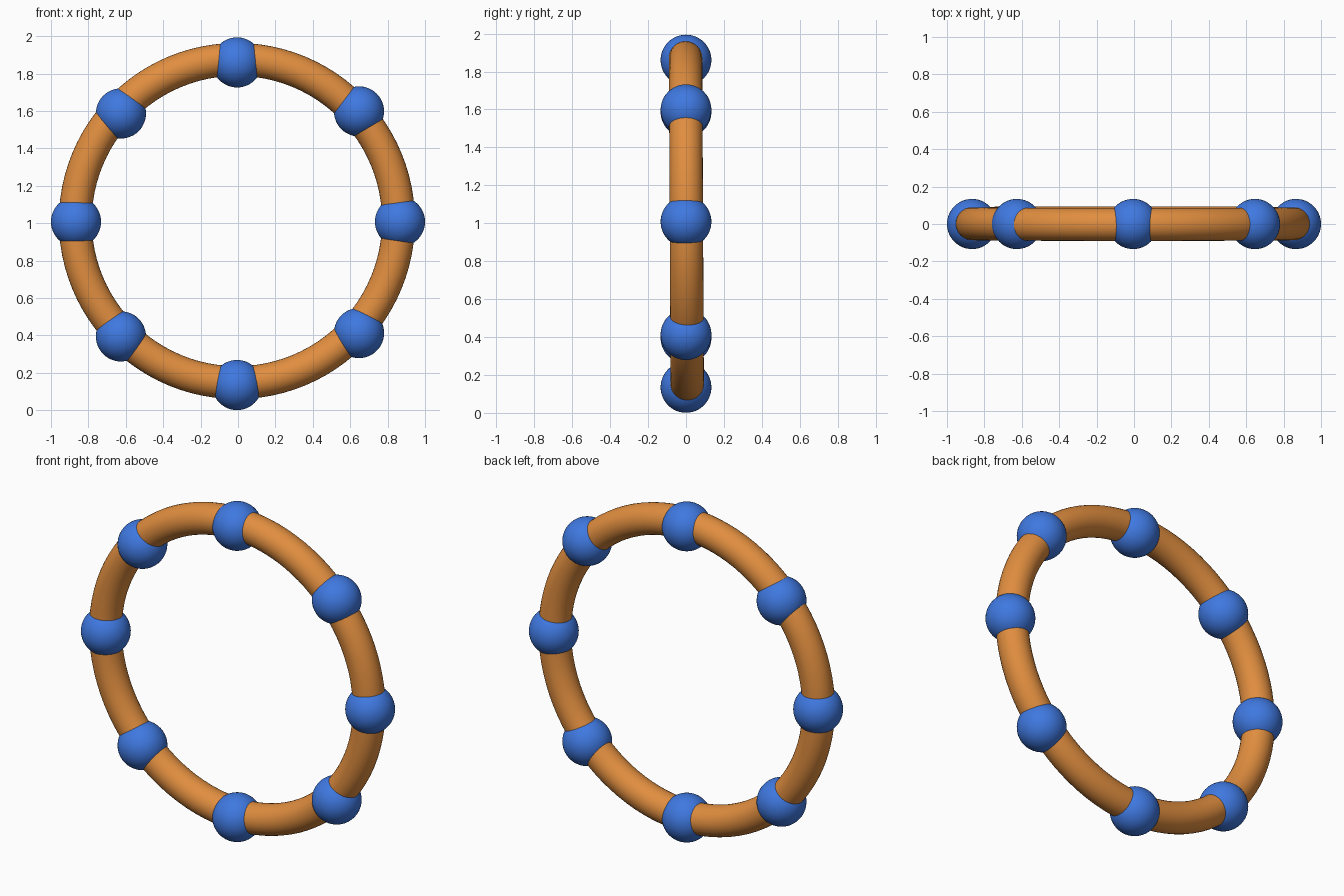
import bpy
import math

if "Cube" in bpy.data.objects:
    bpy.data.objects.remove(bpy.data.objects["Cube"])


def material(name, color):
    m = bpy.data.materials.new(name)
    m.diffuse_color = color
    m.use_nodes = True
    m.node_tree.nodes["Principled BSDF"].inputs["Base Color"].default_value = m.diffuse_color
    return m


orange = material("orange", (0.75, 0.27, 0.05, 1))
blue = material("blue", (0.05, 0.19, 0.75, 1))


def finish(name, mat):
    ob = bpy.context.object
    ob.name = name
    ob.data.materials.append(mat)
    bpy.ops.object.shade_smooth()


# Upright ring, leaning very slightly
bpy.ops.mesh.primitive_torus_add(
    major_radius=0.864, minor_radius=0.088, major_segments=96, minor_segments=32,
    location=(-0.006, 0.002, 1.012), rotation=(math.pi / 2 + 0.005, 0, 0))
finish("ring", orange)

# Eight beads threaded on the ring, placed by hand
beads = [(-0.005, 1.86), (0.647, 1.598), (0.866, 1.008), (0.647, 0.413),
         (-0.005, 0.135), (-0.626, 0.395), (-0.866, 1.008), (-0.626, 1.587)]
for i, (x, z) in enumerate(beads):
    bpy.ops.mesh.primitive_uv_sphere_add(
        segments=48, ring_count=24, radius=0.134, location=(x, 0, z))
    finish(f"bead_{i + 1}", blue)
